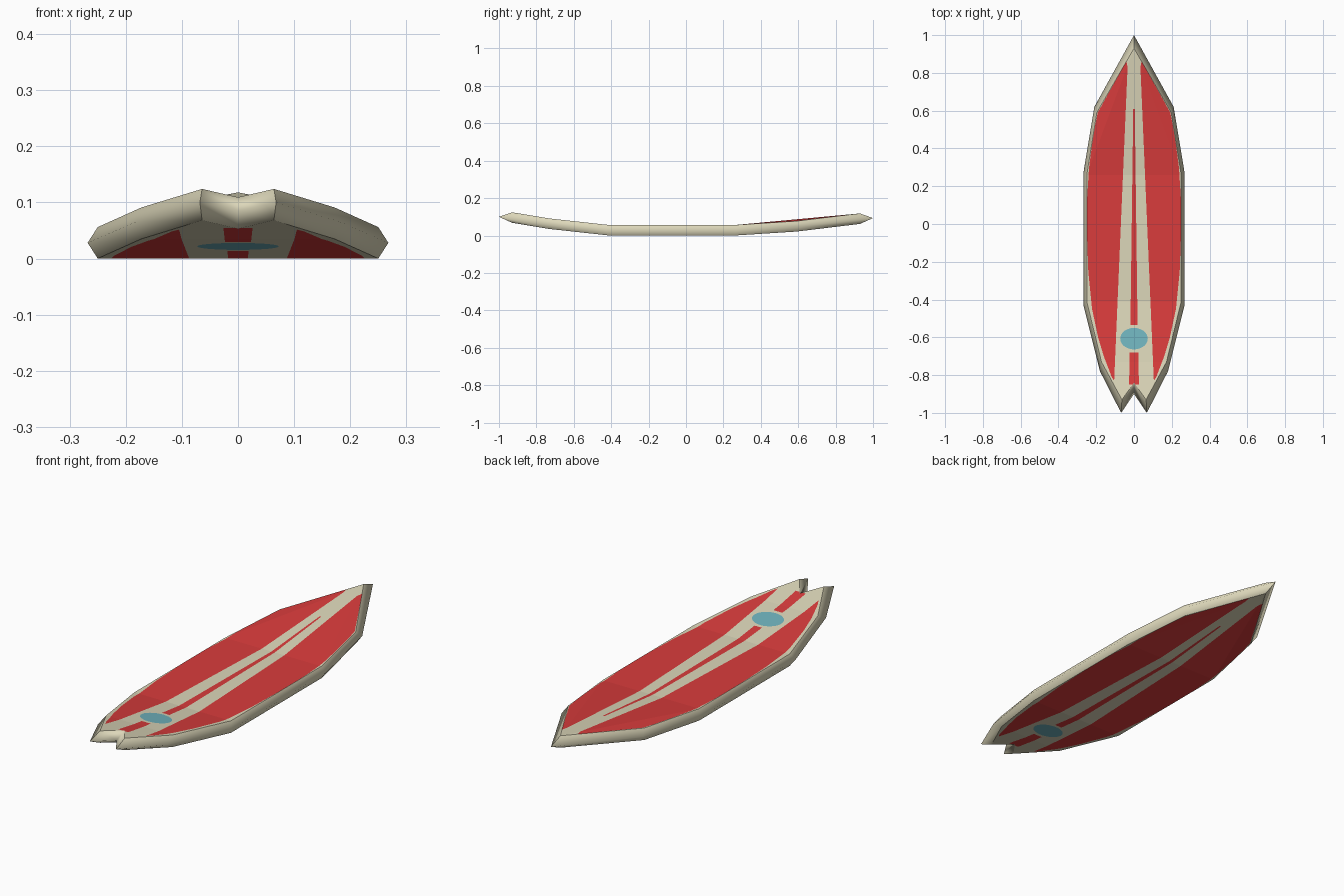
import bpy, bmesh, math
from mathutils import Vector
from mathutils.geometry import delaunay_2d_cdt

if "Cube" in bpy.data.objects:
    bpy.data.objects.remove(bpy.data.objects["Cube"])

THICK = 0.056


def material(name, rgb):
    m = bpy.data.materials.new(name)
    m.diffuse_color = (*rgb, 1)
    m.use_nodes = True
    m.node_tree.nodes["Principled BSDF"].inputs["Base Color"].default_value = m.diffuse_color
    return m


def mirror_ring(half):
    # half outline runs nose -> right side -> tail notch; mirror it to a closed loop
    return half + [(-p[0], *p[1:]) for p in reversed(half[1:-1])]


def flip(poly):
    return [(-x, y) for x, y in reversed(poly)]


# Outer rail line (x, y, z) and the inset edge shared by deck and underside (x, y)
rail = mirror_ring([(0, 1, .093), (.21, .62, .05), (.268, .27, .028), (.268, -.43, .028),
                    (.18, -.78, .066), (.068, -1, .1), (0, -.9, .085)])
rim = mirror_ring([(0, .93), (.197, .59), (.25, .26), (.25, -.41),
                   (.172, -.73), (.064, -.93), (0, -.84)])


def rocker(x, y):
    # underside height: flat middle, kinked tail, ridged nose
    if y > .26:
        limit = .25 * (.93 - y) / .67
        return .062 * (y - .26) / .67 - .136 * max(0, abs(x) - limit)
    if y > -.41:
        return 0
    if y > -.73:
        return .035 * (-.41 - y) / .32
    return .035 + .033 * (-.73 - y) / .2


# Painted regions
panel = [(.04, .862), (.034, .83), (.105, -.83), (.118, -.81), (.16, -.7), (.19, -.6),
         (.222, -.45), (.242, -.25), (.249, -.05), (.249, .12), (.238, .3),
         (.222, .42), (.204, .53), (.192, .59)]
stripe = [(.004, .61), (-.004, .61), (-.019, -.535), (.019, -.535)]
tail_stripe = [(.023, -.68), (-.023, -.68), (-.026, -.85), (.026, -.85)]
disc = [(.073 * math.cos(a), -.607 + .057 * math.sin(a))
        for a in (i * math.tau / 28 for i in range(28))]
regions = [(rim, 0), (panel, 1), (flip(panel), 1), (stripe, 1), (tail_stripe, 1), (disc, 2)]

# Cut the flat deck along the paint lines and the creases
coords, loops = [], []
for poly, _ in regions:
    start = len(coords)
    area = sum(a[0] * b[1] - b[0] * a[1] for a, b in zip(poly, poly[1:] + poly[:1]))
    ids = list(range(start, start + len(poly)))
    loops.append(ids if area > 0 else ids[::-1])
    coords += [Vector(p) for p in poly]
creases = [(0, 2), (0, 10), (2, 10), (3, 9), (4, 8)]
pts, _, tris, _, _, owners = delaunay_2d_cdt(coords, creases, loops, 0, 1e-5)

bm = bmesh.new()
for lift in (0, THICK):
    sheet = [bm.verts.new((p.x, p.y, rocker(p.x, p.y) + lift)) for p in pts]
    for tri, owner in zip(tris, owners):
        if 0 in owner:
            f = bm.faces.new([sheet[i] for i in tri])
            f.material_index = max(regions[o][1] for o in owner)

# Rounded rail: two bands meeting at the outer line
low = [bm.verts.new((x, y, rocker(x, y))) for x, y in rim]
mid = [bm.verts.new(p) for p in rail]
top = [bm.verts.new((x, y, rocker(x, y) + THICK)) for x, y in rim]
for a, b in ((low, mid), (mid, top)):
    for i in range(len(rim)):
        j = (i + 1) % len(rim)
        bm.faces.new((a[i], a[j], b[j], b[i])).smooth = True
    # keep the nose and the two tail points crisp
    for i in (0, 5, 7):
        bm.edges.get((a[i], b[i])).smooth = False

bmesh.ops.remove_doubles(bm, verts=bm.verts[:], dist=1e-4)
loose = [v for v in bm.verts if not v.link_faces]
bmesh.ops.delete(bm, geom=loose, context='VERTS')
bmesh.ops.recalc_face_normals(bm, faces=bm.faces[:])

mesh = bpy.data.meshes.new("surfboard")
bm.to_mesh(mesh)
bm.free()
for m in (material("cream", (.72, .68, .49)), material("red", (.70, .045, .045)),
          material("blue", (.165, .46, .52))):
    mesh.materials.append(m)
bpy.context.collection.objects.link(bpy.data.objects.new("surfboard", mesh))
